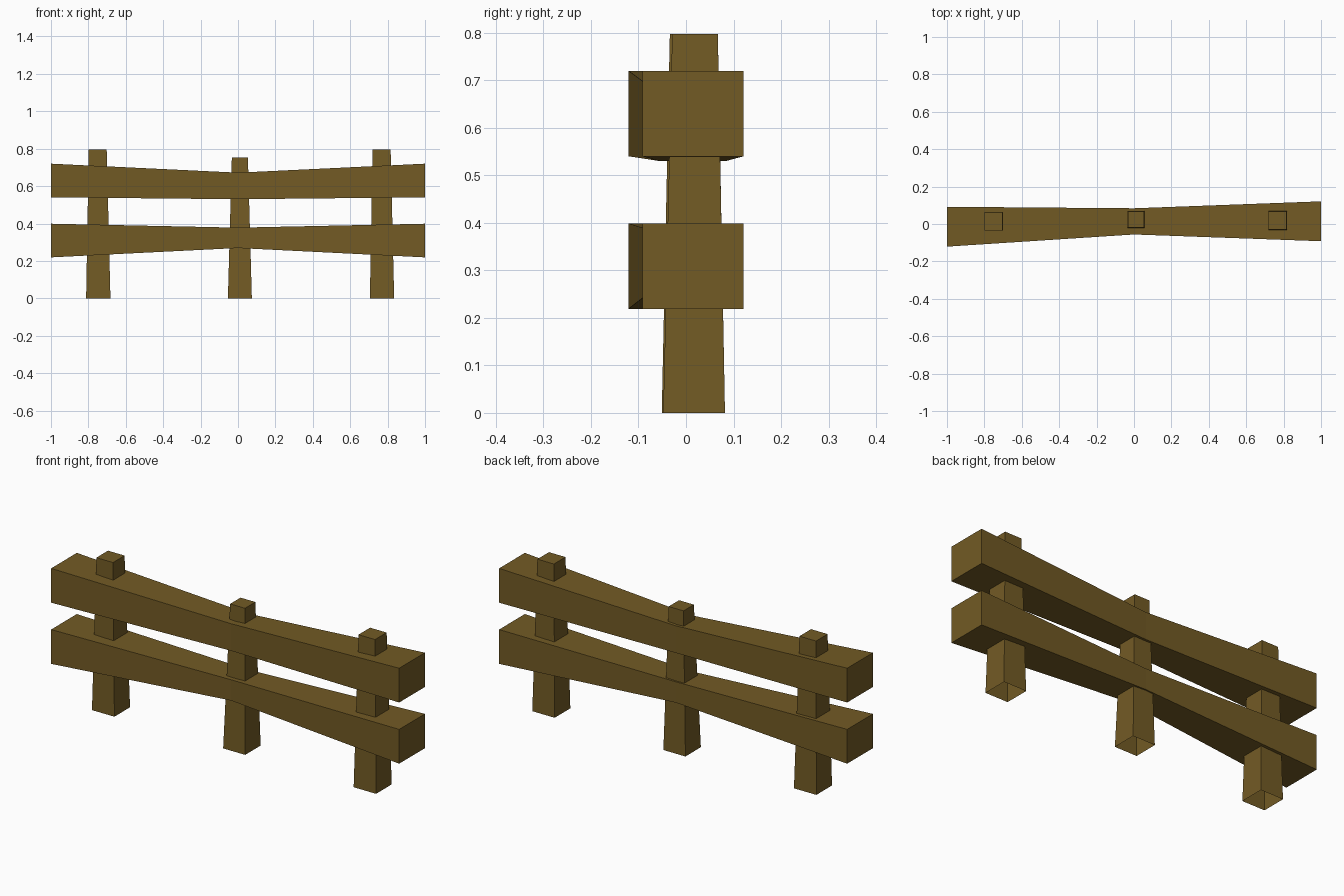
import bpy

if "Cube" in bpy.data.objects:
    bpy.data.objects.remove(bpy.data.objects["Cube"])

wood = bpy.data.materials.new("brown wood")
wood.diffuse_color = (0.17, 0.104, 0.018, 1)
wood.use_nodes = True
wood.node_tree.nodes["Principled BSDF"].inputs["Base Color"].default_value = wood.diffuse_color


def loft(name, rings, cap_start=True):
    """Skin four-cornered rings into a flat-faced beam."""
    verts = [v for r in rings for v in r]
    faces = [(4*k + i, 4*k + (i+1) % 4, 4*k + 4 + (i+1) % 4, 4*k + 4 + i)
             for k in range(len(rings) - 1) for i in range(4)]
    n = len(verts)
    faces.append((n-4, n-3, n-2, n-1))
    if cap_start:
        faces.append((3, 2, 1, 0))
    me = bpy.data.meshes.new(name)
    me.from_pydata(verts, [], faces)
    me.materials.append(wood)
    ob = bpy.data.objects.new(name, me)
    bpy.context.collection.objects.link(ob)
    return ob


def rail(name, end_z, mid_z):
    # waisted rail: x, y range, z range of each section
    sections = [(-1, (-.121, .092), end_z), (0, (-.056, .084), mid_z), (1, (-.092, .121), end_z)]
    loft(name, [[(x, y[0], z[0]), (x, y[1], z[0]), (x, y[1], z[1]), (x, y[0], z[1])]
                for x, y, z in sections])


def post(name, bottom, top, height):
    # tapered post with an open underside: (centre x, centre y, half width)
    rings = []
    for (x, y, h), z in ((bottom, 0), (top, height)):
        rings.append([(x-h, y-h, z), (x+h, y-h, z), (x+h, y+h, z), (x-h, y+h, z)])
    loft(name, rings, cap_start=False)


# Rails
rail("upper_rail", (.54, .72), (.53, .672))
rail("lower_rail", (.219, .399), (.269, .378))

# Posts
post("left_post", (-.747, .014, .065), (-.75, .014, .048), .797)
post("middle_post", (.01, .018, .064), (.01, .025, .043), .753)
post("right_post", (.77, .017, .065), (.768, .019, .048), .797)
